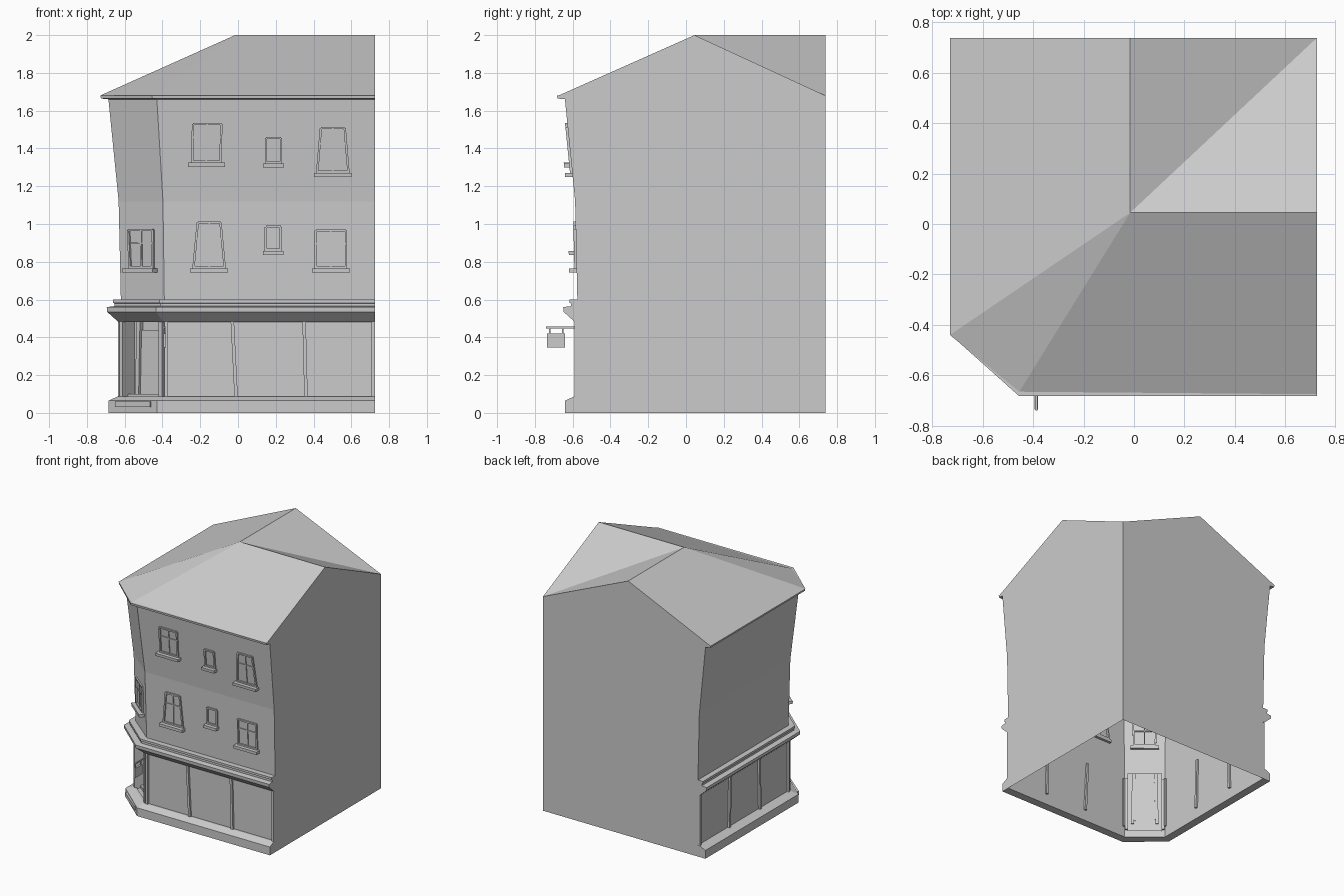
import bpy, bmesh
from mathutils import Vector as V

if "Cube" in bpy.data.objects:
    bpy.data.objects.remove(bpy.data.objects["Cube"])


def finish(name, bm, weld=True):
    if weld:
        bmesh.ops.remove_doubles(bm, verts=bm.verts, dist=1e-5)
    bmesh.ops.recalc_face_normals(bm, faces=bm.faces)
    me = bpy.data.meshes.new(name)
    bm.to_mesh(me)
    bm.free()
    ob = bpy.data.objects.new(name, me)
    bpy.context.collection.objects.link(ob)
    return ob


def poly(bm, pts):
    return bm.faces.new([bm.verts.new(p) for p in pts])


RX, BY = 0.725, 0.738


def ring(o, z, rx=RX, by=BY):
    """Street outline: back left, cut corner, front right, offset outwards by o."""
    return [V((-.62 - o, by, z)), V((-.62 - o, -.385 - .5 * o, z)),
            V((-.39 - .6 * o, -.575 - o, z)), V((rx, -.575 - o, z))]


def sweep(name, profile, closed=True):
    bm = bmesh.new()
    rows = [[bm.verts.new(p) for p in ring(o, z)] for o, z in profile]
    n = len(rows)
    for i in range(n if closed else n - 1):
        a, b = rows[i], rows[(i + 1) % n]
        for j in range(3):
            bm.faces.new((a[j], a[j + 1], b[j + 1], b[j]))
    if closed:
        bm.faces.new([r[0] for r in rows])
        bm.faces.new([r[3] for r in rows])
    return finish(name, bm)


def lean(z):
    if z < .59:
        return 0
    if z < 1.12:
        return .012 * (z - .59) / .53
    return .012 + .054 * (z - 1.12) / .54


# Wall frames: origin and tangent; outward normal is (t.y, -t.x)
FRONT = (V((0, -.575, 0)), V((1, 0, 0)))
LEFT = (V((-.62, 0, 0)), V((0, -1, 0)))
CORNER = (V((-.505, -.48, 0)), V((.771, -.637, 0)))


def at(frame, u, w, z):
    o, t = frame
    return o + t * u + V((t.y, -t.x, 0)) * (w + lean(z)) + V((0, 0, z))


def prism(bm, frame, quad, w0, w1):
    a = [bm.verts.new(at(frame, u, w0, z)) for u, z in quad]
    b = [bm.verts.new(at(frame, u, w1, z)) for u, z in quad]
    bm.faces.new(a)
    bm.faces.new(b)
    for i in range(4):
        j = (i + 1) % 4
        bm.faces.new((a[i], a[j], b[j], b[i]))


def block(bm, frame, u0, u1, z0, z1, w0, w1):
    prism(bm, frame, [(u0, z0), (u1, z0), (u1, z1), (u0, z1)], w0, w1)


def bar(bm, frame, ub, z0, ut, z1, h, w0, w1):
    prism(bm, frame, [(ub - h, z0), (ub + h, z0), (ut + h, z1), (ut - h, z1)], w0, w1)


def window(name, frame, uc, z0, z1, wb, wt, sill, drop=0, skew=0, cross=True):
    bm = bmesh.new()
    zs = z0 - drop
    block(bm, frame, uc - sill, uc + sill, zs - .022, zs, -.02, .04)
    for s in (-1, 1):
        bar(bm, frame, uc + s * wb, z0, uc + s * wt + skew, z1, .006, -.015, .012)
    block(bm, frame, uc - wt + skew, uc + wt + skew, z1 - .006, z1 + .006, -.015, .012)
    block(bm, frame, uc - wb, uc + wb, z0, z0 + .012, -.015, .012)
    if cross:
        bar(bm, frame, uc, z0, uc + skew, z1, .004, -.01, .007)
        zm, wm = z0 + (z1 - z0) * .65, wb + (wt - wb) * .65
        block(bm, frame, uc - wm, uc + wm, zm - .004, zm + .004, -.01, .007)
    return finish(name, bm, False)


# Upper street walls, flaring towards the eaves
sweep("upper_walls", [(lean(z), z) for z in (.59, 1.12, 1.66)], closed=False)

# Flat back and right party walls with gables
bm = bmesh.new()
poly(bm, [(-.62, BY, 0), (-.62, BY, .59), (-.632, BY, 1.12), (-.686, BY, 1.66), (-.73, BY, 1.68),
          (-.015, BY, 2), (RX, BY, 1.68), (RX, BY, 0)])
poly(bm, [(RX, -.575, 0), (RX, -.575, .59), (RX, -.587, 1.12), (RX, -.641, 1.66), (RX, -.675, 1.68),
          (RX, .045, 2), (RX, BY, 1.68), (RX, BY, 0)])
finish("party_walls", bm)

# Roof: two ridges meeting at the apex, with a valley at the back right
bm = bmesh.new()
A, N, E = (-.015, .045, 2), (-.015, BY, 2), (RX, .045, 2)
bl, cl, cf, fr = (-.73, BY, 1.68), (-.73, -.44, 1.68), (-.455, -.665, 1.68), (RX, -.675, 1.68)
br = (RX, BY, 1.68)
for f in ((bl, cl, A, N), (cl, cf, A), (cf, fr, E, A), (A, E, br), (A, br, N)):
    poly(bm, f)
finish("roof", bm)
sweep("eaves", [(.06, 1.66), (.106, 1.664), (.108, 1.68), (.06, 1.68)])

# Ground floor wall with a recessed corner doorway
path = [ring(0, 0)[0], ring(0, 0)[1]]
path += [at(CORNER, u, w, 0) for u, w in ((-.125, 0), (-.125, -.085), (.125, -.085), (.125, 0))]
path += ring(0, 0)[2:]
bm = bmesh.new()
for p, q in zip(path, path[1:]):
    poly(bm, [p, q, q + V((0, 0, .49)), p + V((0, 0, .49))])
poly(bm, [p + V((0, 0, .49)) for p in path[2:6]])
finish("shop_walls", bm)

# Plinth, shop fascia and string course
sweep("plinth", [(0, 0), (.065, 0), (.065, .065), (.015, .088), (0, .088)])
sweep("fascia", [(0, .48), (.012, .48), (.073, .535), (.075, .56), (.035, .565),
                 (.035, .58), (.043, .583), (.043, .6), (0, .6)])

# Shop window posts
bm = bmesh.new()
for ub, ut in ((-.38, -.38), (-.01, -.03), (.36, .35), (.715, .715)):
    bar(bm, FRONT, ub, .085, ut, .485, .009, -.015, .016)
for ub, ut in ((-.725, -.725), (-.36, -.35), (.02, .01), (.375, .375)):
    bar(bm, LEFT, ub, .085, ut, .485, .009, -.015, .016)
finish("shop_posts", bm, False)

# Corner door, its frame and the steps
bm = bmesh.new()
block(bm, CORNER, -.075, .075, .085, .44, -.09, -.075)
for s in (-1, 1):
    bar(bm, CORNER, s * .09, .06, s * .08, .485, .012, -.095, -.06)
    bar(bm, CORNER, s * .135, .06, s * .135, .485, .011, -.015, .016)
finish("corner_door", bm, False)
bm = bmesh.new()
for z0, z1, w0, w1, h in ((.03, .06, .02, .085, .12), (.06, .08, -.04, .03, .12), (.075, .1, -.085, -.03, .124)):
    block(bm, CORNER, -h, h, z0, z1, w0, w1)
finish("door_steps", bm, False)

# Windows
window("upper_window_left", FRONT, -.168, 1.325, 1.53, .075, .075, .098, skew=.005)
window("upper_window_small", FRONT, .188, 1.32, 1.455, .04, .04, .055, cross=False)
window("upper_window_right", FRONT, .502, 1.27, 1.508, .083, .063, .1)
window("lower_window_left", FRONT, -.153, .765, 1.008, .083, .06, .1)
window("lower_window_small", FRONT, .187, .857, .985, .04, .04, .055, cross=False)
window("lower_window_right", FRONT, .492, .765, .965, .08, .08, .1)
window("corner_window", CORNER, 0, .765, .968, .078, .085, .105)

# Hanging sign with bracket
bm = bmesh.new()
S = (V((-.387, 0, 0)), V((0, -1, 0)))
block(bm, S, .57, .74, .448, .458, -.004, .004)
block(bm, S, .64, .735, .345, .42, -.007, .007)
for u in (.652, .722):
    block(bm, S, u - .004, u + .004, .415, .45, -.003, .003)
finish("hanging_sign", bm, False)
